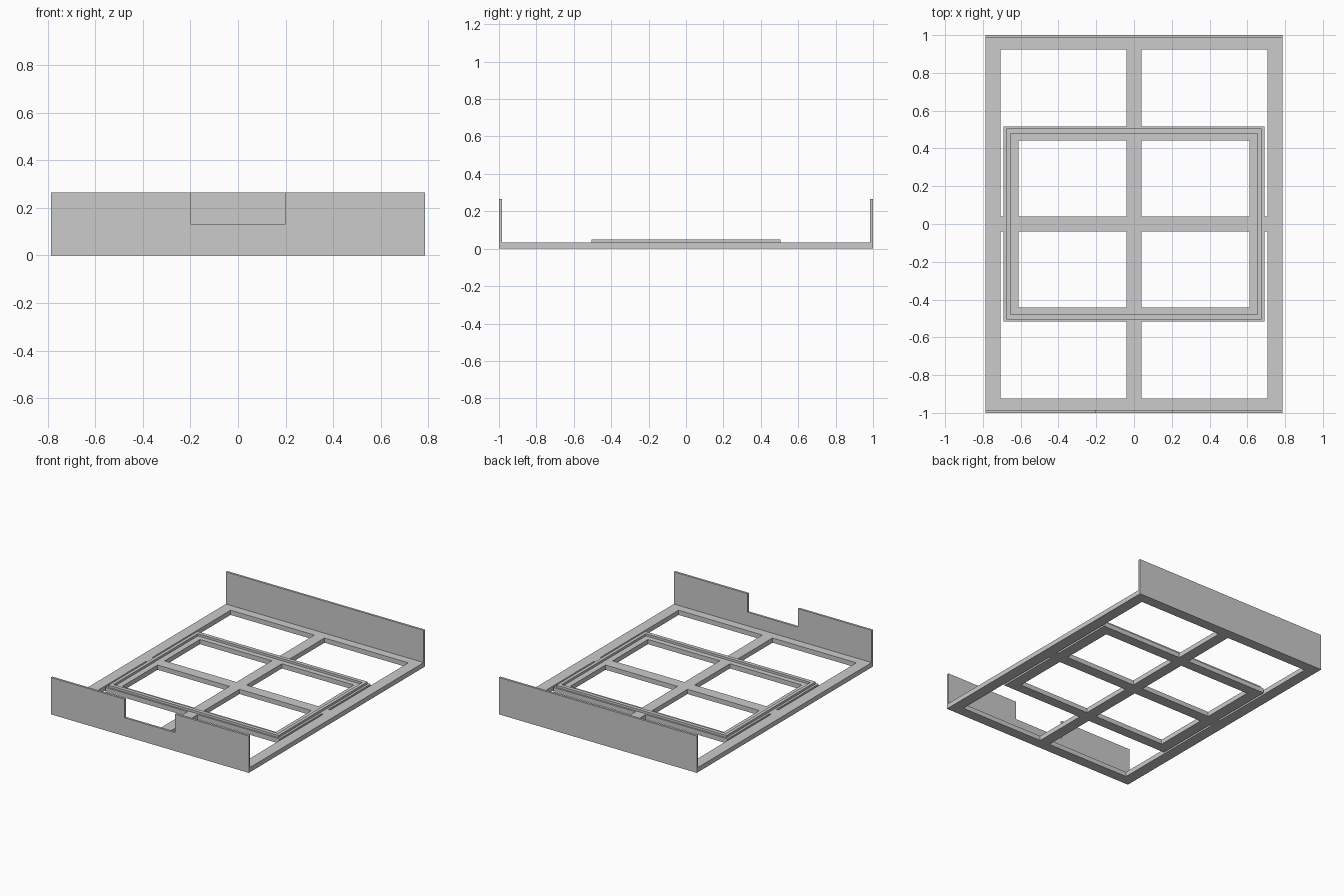
import bpy, bmesh

default_cube = bpy.data.objects.get("Cube")
if default_cube:
    bpy.data.objects.remove(default_cube, do_unlink=True)

grey = bpy.data.materials.new("plain_grey")
grey.use_nodes = True
colour = (0.6, 0.6, 0.6, 1)
grey.diffuse_color = colour
grey.node_tree.nodes["Principled BSDF"].inputs["Base Color"].default_value = colour


def finish(name, bm):
    bmesh.ops.recalc_face_normals(bm, faces=bm.faces)
    mesh = bpy.data.meshes.new(name)
    bm.to_mesh(mesh)
    bm.free()
    mesh.materials.append(grey)
    obj = bpy.data.objects.new(name, mesh)
    bpy.context.collection.objects.link(obj)
    return obj


def extrude(bm, faces, offset):
    """Raise flat faces into a closed solid."""
    new = bmesh.ops.extrude_face_region(bm, geom=faces, use_keep_orig=True)["geom"]
    verts = [v for v in new if isinstance(v, bmesh.types.BMVert)]
    bmesh.ops.translate(bm, verts=verts, vec=offset)


def ring(name, outer, inner, z0, z1):
    """Rectangular frame with mitred corners, given half sizes."""
    bm = bmesh.new()
    corners = [(-1, -1), (1, -1), (1, 1), (-1, 1)]
    out, inn = [[bm.verts.new((sx * hx, sy * hy, z0)) for sx, sy in corners]
                for hx, hy in (outer, inner)]
    faces = [bm.faces.new((out[i], out[i - 3], inn[i - 3], inn[i])) for i in range(4)]
    extrude(bm, faces, (0, 0, z1 - z0))
    return finish(name, bm)


def prism(name, points, offset):
    """Solid made by sweeping a flat outline."""
    bm = bmesh.new()
    face = bm.faces.new([bm.verts.new(p) for p in points])
    extrude(bm, [face], offset)
    return finish(name, bm)


def bar(name, x0, x1, y0, y1):
    return prism(name, [(x0, y0, 0), (x1, y0, 0), (x1, y1, 0), (x0, y1, 0)], (0, 0, DECK))


DECK, TOP = 0.034, 0.265      # frame thickness, end panel height
W, L, WALL = 0.786, 1.0, 0.016
BAR = 0.04                    # half width of the cross bars
OPEN_X, OPEN_Y = 0.706, 0.924
IN_X, IN_Y = 0.692, 0.516     # inner frame, outside
HOLE_X, HOLE_Y = 0.611, 0.441  # inner frame, inside

# Flat frames and the raised rim
ring("base_frame", (W, L - WALL), (OPEN_X, OPEN_Y), 0, DECK)
ring("inner_frame", (IN_X, IN_Y), (HOLE_X, HOLE_Y), 0, DECK)
ring("raised_rim", (0.676, 0.505), (0.653, 0.478), DECK, 0.05)

# Cross bars inside the inner frame, and links to the base frame
bar("long_bar", -BAR, BAR, -HOLE_Y, HOLE_Y)
for side, s in (("left", 1), ("right", -1)):
    bar(side + "_cross_bar", s * BAR, s * HOLE_X, -BAR, BAR)
    bar(side + "_link", s * IN_X, s * OPEN_X, -BAR, BAR)
for end, s in (("back", 1), ("front", -1)):
    bar(end + "_link", -BAR, BAR, s * IN_Y, s * OPEN_Y)

# End panels, the front one with a notch
NOTCH, SILL = 0.2, 0.132
half = [(NOTCH, SILL), (NOTCH, TOP), (W, TOP), (W, 0)]
notched = half + [(-x, z) for x, z in reversed(half)]
plain = [(W, 0), (W, TOP), (-W, TOP), (-W, 0)]
prism("front_panel", [(x, -L, z) for x, z in notched], (0, WALL, 0))
prism("back_panel", [(x, L, z) for x, z in plain], (0, -WALL, 0))
